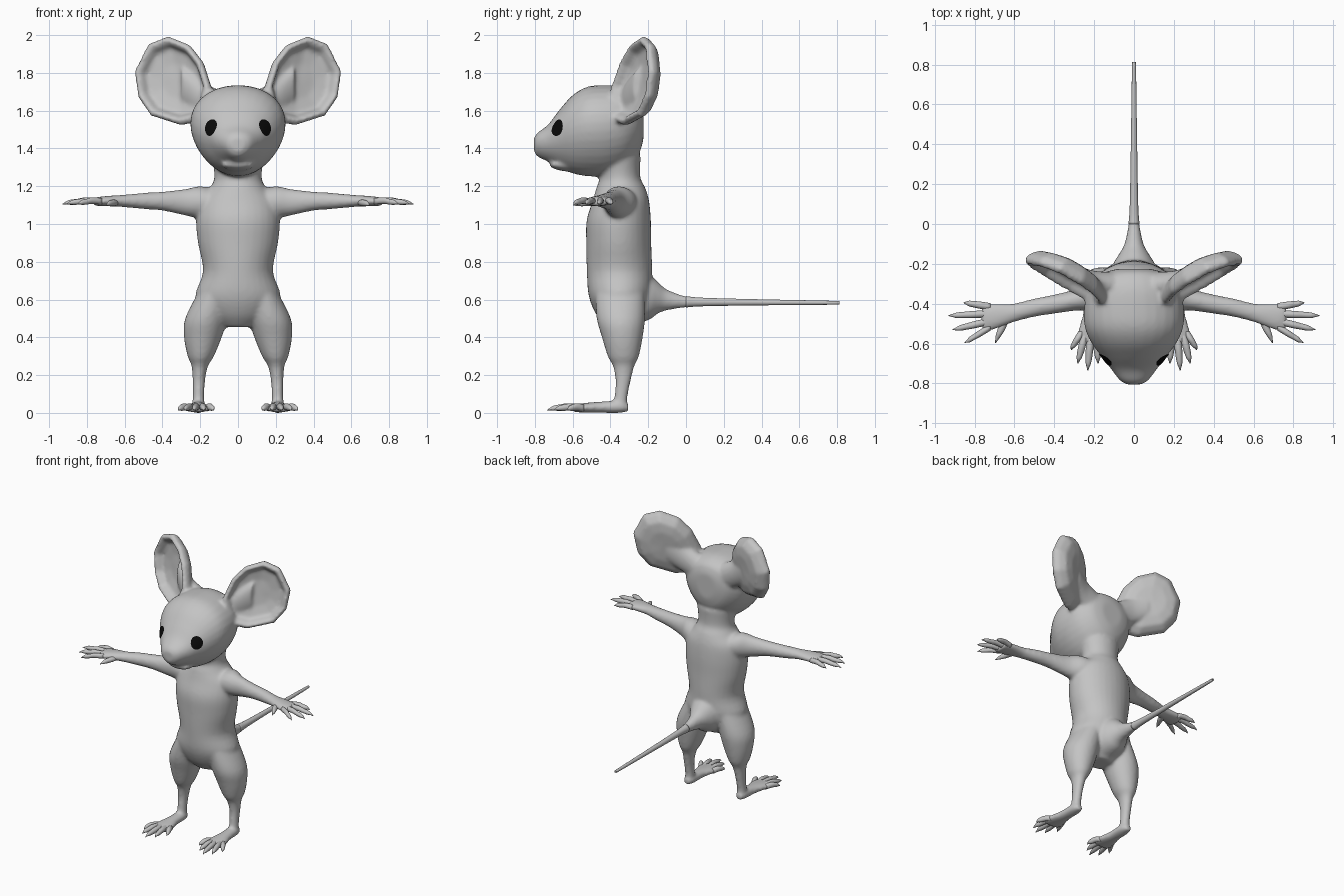
import bpy, bmesh, math
from mathutils import Vector
from mathutils.bvhtree import BVHTree

if "Cube" in bpy.data.objects:
    bpy.data.objects.remove(bpy.data.objects["Cube"])


def material(name, col):
    m = bpy.data.materials.new(name)
    m.diffuse_color = (*col, 1)
    m.use_nodes = True
    m.node_tree.nodes["Principled BSDF"].inputs["Base Color"].default_value = m.diffuse_color
    return m


GREY = material("grey fur", (0.55, 0.55, 0.55))
BLACK = material("eye black", (0.003, 0.003, 0.003))


def spline(st, sub):
    """Catmull-Rom interpolation of station tuples."""
    st = [Vector(s) for s in st]
    out = []
    for i in range(len(st) - 1):
        p0, p1, p2 = st[max(i - 1, 0)], st[i], st[i + 1]
        p3 = st[min(i + 2, len(st) - 1)]
        for k in range(sub):
            t = k / sub
            out.append(0.5 * (2 * p1 + (p2 - p0) * t + (2 * p0 - 5 * p1 + 4 * p2 - p3) * t * t
                              + (3 * p1 - p0 - 3 * p2 + p3) * t ** 3))
    return out + [st[-1]]


def skin_rings(bm, rings):
    vs = [[bm.verts.new(p) for p in r] for r in rings]
    n = len(vs[0])
    for a, b in zip(vs, vs[1:]):
        for i in range(n):
            bm.faces.new((a[i], a[(i + 1) % n], b[(i + 1) % n], b[i]))
    bm.faces.new(vs[0])
    bm.faces.new(vs[-1])


def loft(bm, axis, stations, n=24, sub=4, egg=0.0):
    """Elliptic rings along an axis; station = (along, u, v, radius u, radius v)."""
    rings = []
    for t, u, v, ru, rv in spline(stations, sub):
        ring = []
        for i in range(n):
            a = 2 * math.pi * i / n
            s = math.sin(a)
            pu = u + max(ru, .002) * math.cos(a) * (1 + egg * s)
            pv = v + max(rv, .002) * s
            ring.append({'X': (t, pu, pv), 'Y': (pu, t, pv), 'Z': (pu, pv, t)}[axis])
        rings.append(ring)
    skin_rings(bm, rings)


def mirror(bm):
    d = bmesh.ops.duplicate(bm, geom=bm.verts[:] + bm.edges[:] + bm.faces[:])
    for v in d["geom"]:
        if isinstance(v, bmesh.types.BMVert):
            v.co.x *= -1


def finish(bm, name, mat):
    bmesh.ops.recalc_face_normals(bm, faces=bm.faces[:])
    me = bpy.data.meshes.new(name)
    bm.to_mesh(me)
    bm.free()
    me.materials.append(mat)
    for p in me.polygons:
        p.use_smooth = True
    ob = bpy.data.objects.new(name, me)
    bpy.context.collection.objects.link(ob)
    return ob


body = bmesh.new()
# leg and foot
loft(body, 'Z', [(.64, .12, -.35, .09, .13), (.5, .168, -.345, .112, .128), (.4, .186, -.337, .1, .108),
                 (.3, .197, -.332, .07, .083), (.25, .202, -.33, .044, .058), (.18, .207, -.332, .034, .042),
                 (.1, .209, -.342, .031, .035), (.03, .21, -.35, .034, .036)])
loft(body, 'Y', [(-.305, .21, .028, .022, .022), (-.35, .21, .032, .04, .032), (-.45, .212, .03, .044, .03),
                 (-.54, .215, .027, .068, .025), (-.6, .217, .024, .068, .02)])
# arm and palm
loft(body, 'X', [(.1, -.34, 1.11, .1, .07), (.2, -.355, 1.115, .085, .085), (.28, -.378, 1.115, .056, .07),
                 (.4, -.402, 1.121, .048, .05), (.5, -.42, 1.122, .046, .043), (.6, -.445, 1.122, .047, .033),
                 (.66, -.457, 1.122, .058, .029), (.72, -.467, 1.12, .068, .026), (.765, -.468, 1.118, .064, .02)])
# cupped ear: rim outline scaled and offset into back shell, lip and dish
rim = [Vector(p) for p in [(.15, -.40, 1.72), (.195, -.35, 1.86), (.265, -.30, 1.95), (.376, -.235, 1.995),
                           (.478, -.2, 1.955), (.552, -.185, 1.81), (.532, -.205, 1.67), (.466, -.25, 1.575),
                           (.31, -.34, 1.525), (.2, -.40, 1.55)]]
c = sum(rim, Vector()) / len(rim)
nrm = Vector((.45, -.88, .12)).normalized()
skin_rings(body, [[c + (p - c) * s + nrm * o for p in rim] for s, o in
                  [(.2, -.1), (.5, -.098), (.8, -.083), (.97, -.045), (1.01, -.01), (.91, .012),
                   (.82, -.008), (.75, -.042), (.4, -.06), (.15, -.062)]])
# ear root joining the back of the head
loft(body, 'X', [(.08, -.31, 1.6, .07, .1), (.2, -.29, 1.66, .055, .1), (.3, -.24, 1.73, .04, .1)])
mirror(body)
# torso
loft(body, 'Z', [(.455, 0, -.35, .09, .07), (.52, 0, -.35, .17, .125), (.62, 0, -.35, .225, .165),
                 (.75, 0, -.352, .185, .173), (.9, 0, -.356, .212, .172), (1.02, 0, -.356, .222, .17),
                 (1.12, 0, -.345, .205, .15), (1.19, 0, -.345, .15, .13), (1.25, 0, -.35, .125, .108),
                 (1.36, 0, -.36, .14, .12)], n=32)
# head, narrower toward the jaw
loft(body, 'Y', [(-.225, 0, 1.54, .08, .09), (-.25, 0, 1.53, .16, .16), (-.32, 0, 1.51, .222, .217),
                 (-.42, 0, 1.495, .247, .24), (-.52, 0, 1.49, .243, .237), (-.6, 0, 1.475, .208, .207),
                 (-.67, 0, 1.452, .157, .152), (-.73, 0, 1.428, .112, .098), (-.785, 0, 1.42, .07, .064),
                 (-.805, 0, 1.42, .035, .035)], n=32, egg=.17)
# lower lip
loft(body, 'Y', [(-.56, 0, 1.31, .07, .04), (-.65, 0, 1.312, .085, .032), (-.7, 0, 1.315, .075, .022),
                 (-.72, 0, 1.316, .04, .012)])
# tail root is fused with the body
tail = [(-.26, 0, .6, .13, .13), (-.19, 0, .61, .1, .115), (-.15, 0, .61, .075, .085), (-.1, 0, .598, .048, .055),
        (0, 0, .588, .028, .03), (.1, 0, .587, .021, .022), (.45, 0, .585, .015, .015),
        (.785, 0, .583, .01, .01), (.8, 0, .583, .006, .006)]
loft(body, 'Y', tail[:6])
body = finish(body, "mouse_body", GREY)

# fuse the parts into one smooth skin
rm = body.modifiers.new("fuse", 'REMESH')
rm.mode, rm.voxel_size, rm.use_smooth_shade = 'VOXEL', .011, True
sm = body.modifiers.new("soften", 'SMOOTH')
sm.factor, sm.iterations = .5, 7
dg = bpy.context.evaluated_depsgraph_get()
skin = bpy.data.meshes.new_from_object(body.evaluated_get(dg))
body.modifiers.clear()
body.data = skin
skin.materials.clear()
skin.materials.append(GREY)
for p in skin.polygons:
    p.use_smooth = True
    p.material_index = 0

# thin tail
bm = bmesh.new()
loft(bm, 'Y', tail[4:], n=16)
finish(bm, "tail", GREY)

# fingers and thumb
bm = bmesh.new()
for by, tx, ty in [(-.415, .855, -.395), (-.45, .93, -.46), (-.487, .91, -.53), (-.517, .85, -.595)]:
    def at(f, z, r):
        return (.72 + (tx - .72) * f, by + (ty - by) * f, z, r, r * .95)
    loft(bm, 'X', [at(0, 1.12, .018), at(.4, 1.124, .018), at(.62, 1.118, .016), at(.8, 1.115, .014),
                   at(.9, 1.112, .008), at(1, 1.104, .002)], n=12, sub=3)
loft(bm, 'Y', [(-.46, .645, 1.115, .022, .018), (-.52, .662, 1.112, .02, .017), (-.56, .68, 1.108, .014, .014),
               (-.597, .695, 1.1, .002, .002)], n=12, sub=3)
mirror(bm)
finish(bm, "fingers", GREY)

# toes
bm = bmesh.new()
for bx, tx, ty in [(.165, .13, -.635), (.19, .18, -.70), (.216, .232, -.735), (.243, .282, -.70), (.262, .315, -.632)]:
    def at(f, z, r):
        return (-.54 + (ty + .54) * f, bx + (tx - bx) * f, z, r, r)
    loft(bm, 'Y', [at(0, .026, .018), at(.4, .032, .019), at(.65, .028, .017), at(.82, .025, .013),
                   at(.9, .022, .008), at(1, .014, .002)], n=12, sub=3)
mirror(bm)
finish(bm, "toes", GREY)

# eyes: thin discs laid onto the skin of the head
tree = BVHTree.FromPolygons([v.co for v in skin.vertices], [p.vertices[:] for p in skin.polygons])
out = Vector((1, -1, 0)).normalized()
side = Vector((1, 1, 0)).normalized()
bm = bmesh.new()


def on_skin(r, a):
    q = Vector((.132, -.668, 1.51)) + side * (.041 * r * math.cos(a)) + Vector((0, 0, .044 * r * math.sin(a)))
    hit = tree.ray_cast(q + out * .2, -out)[0]
    return (hit or q) + out * .004


rings = [[bm.verts.new(on_skin(r, math.tau * i / 24)) for i in range(24)] for r in (.25, .5, .75, 1)]
for a, b in zip(rings, rings[1:]):
    for i in range(24):
        bm.faces.new((a[i], b[i], b[(i + 1) % 24], a[(i + 1) % 24]))
bm.faces.new(rings[0])
for f in bm.faces:
    f.normal_update()
    if f.normal.dot(out) < 0:
        f.normal_flip()
d = bmesh.ops.duplicate(bm, geom=bm.verts[:] + bm.edges[:] + bm.faces[:])["geom"]
for g in d:
    if isinstance(g, bmesh.types.BMVert):
        g.co.x *= -1
for g in d:
    if isinstance(g, bmesh.types.BMFace):
        g.normal_flip()
me = bpy.data.meshes.new("eyes")
bm.to_mesh(me)
bm.free()
me.materials.append(BLACK)
bpy.context.collection.objects.link(bpy.data.objects.new("eyes", me))
